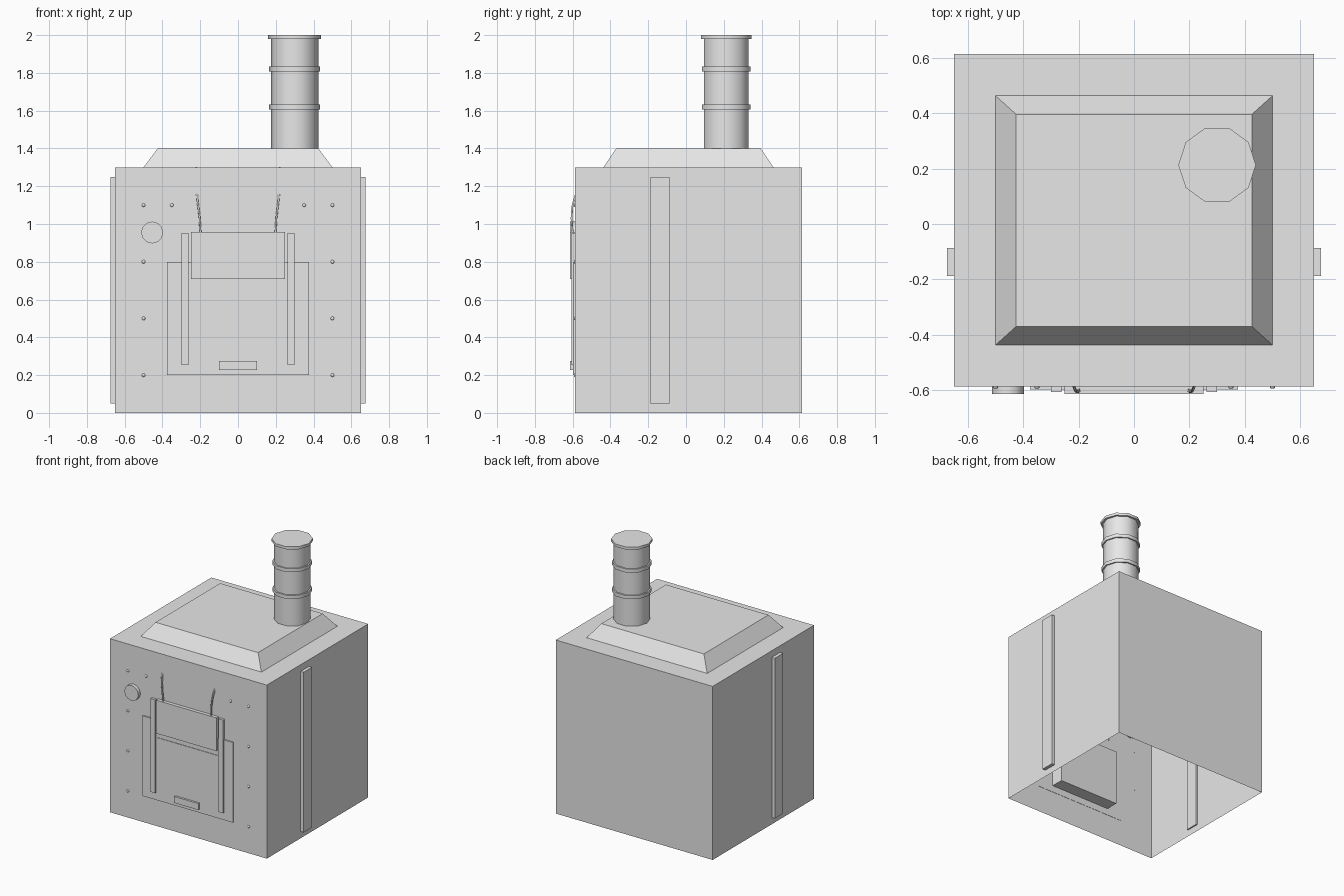
import bpy, bmesh, math
from mathutils import Matrix, Vector

if "Cube" in bpy.data.objects:
    bpy.data.objects.remove(bpy.data.objects["Cube"])

metal = bpy.data.materials.new("grey metal")
metal.diffuse_color = (0.8, 0.8, 0.8, 1)
metal.use_nodes = True
metal.node_tree.nodes["Principled BSDF"].inputs["Base Color"].default_value = metal.diffuse_color
CY = 0.013          # body centre in y
FRONT = -0.587      # front wall


def finish(name, bm, smooth=False):
    bmesh.ops.recalc_face_normals(bm, faces=bm.faces)
    me = bpy.data.meshes.new(name)
    bm.to_mesh(me)
    bm.free()
    me.materials.append(metal)
    ob = bpy.data.objects.new(name, me)
    bpy.context.collection.objects.link(ob)
    if smooth:
        bpy.ops.object.select_all(action='DESELECT')
        ob.select_set(True)
        bpy.context.view_layer.objects.active = ob
        bpy.ops.object.shade_smooth_by_angle(angle=math.radians(45))
    return ob


def box(name, x, y, z, open_bottom=False, taper=1.0):
    bm = bmesh.new()
    size = Vector((x[1] - x[0], y[1] - y[0], z[1] - z[0]))
    mid = Vector((x[0] + x[1], y[0] + y[1], z[0] + z[1])) / 2
    bmesh.ops.create_cube(bm, size=1)
    for v in bm.verts:
        k = taper if v.co.z > 0 else 1
        v.co = mid + Vector((v.co.x * size.x * k, v.co.y * size.y * k, v.co.z * size.z))
    if open_bottom:
        low = [f for f in bm.faces if f.calc_center_median().z < z[0] + 1e-5]
        bmesh.ops.delete(bm, geom=low, context='FACES_ONLY')
        ob = finish(name, bm)
        return ob
    return finish(name, bm)


def lathe(name, centre, profile, sides, axis='Z'):
    """Closed solid from (radius, height) pairs, vertex on +x."""
    bm = bmesh.new()
    rings = [[bm.verts.new((r * math.cos(2 * math.pi * i / sides),
                            r * math.sin(2 * math.pi * i / sides), h))
              for i in range(sides)] for r, h in profile]
    for a, b in zip(rings, rings[1:]):
        for i in range(sides):
            j = (i + 1) % sides
            bm.faces.new((a[i], a[j], b[j], b[i]))
    bm.faces.new(rings[0])
    bm.faces.new(rings[-1])
    m = Matrix.Translation(centre)
    if axis == '-Y':
        m = m @ Matrix.Rotation(math.pi / 2, 4, 'X')
    bm.transform(m)
    return finish(name, bm, True)


# body shell (open underneath) and sloped hood
box("body", (-0.65, 0.65), (FRONT, 0.613), (0, 1.3), open_bottom=True)
box("hood", (-0.5, 0.5), (CY - 0.45, CY + 0.45), (1.3, 1.4), open_bottom=True, taper=0.85)

# chimney with bands and cap rim
stack = (0.3, CY + 0.2, 0)
lathe("chimney", stack, [(0.125, 1.4), (0.125, 1.99)], 10)
for i, z in enumerate((1.62, 1.82)):
    lathe(f"chimney_band_{i}", stack, [(0.135, z - 0.0135), (0.135, z + 0.0135)], 10)
lathe("chimney_cap", stack, [(0.14, 1.98), (0.14, 2.0)], 10)

# side straps, door rails and cables on both sides
for s, side in ((-1, "left"), (1, "right")):
    box(f"side_strap_{side}", sorted((s * 0.64, s * 0.675)), (CY - 0.2, CY - 0.1), (0.05, 1.25))
    box(f"door_rail_{side}", sorted((s * 0.262, s * 0.3)), (-0.606, FRONT + 0.002), (0.253, 0.952))
    cu = bpy.data.curves.new("cable", 'CURVE')
    cu.dimensions = '3D'
    cu.bevel_depth = 0.006
    cu.bevel_resolution = 0
    pts = [(0.198, -0.6, 0.95), (0.203, -0.606, 1.03), (0.21, -0.602, 1.09),
           (0.215, -0.592, 1.13), (0.22, -0.575, 1.18), (0.222, -0.487, 1.298)]
    sp = cu.splines.new('POLY')
    sp.points.add(len(pts) - 1)
    for p, (x, y, z) in zip(sp.points, pts):
        p.co = (s * x, y, z, 1)
    cu.materials.append(metal)
    bpy.context.collection.objects.link(bpy.data.objects.new(f"cable_{side}", cu))

# door frame plate, raised sliding door, lip, firebox behind the wall, handle
box("door_frame", (-0.375, 0.375), (-0.597, FRONT + 0.002), (0.2, 0.8))
box("sliding_door", (-0.25, 0.25), (-0.613, FRONT + 0.002), (0.708, 0.957))
box("door_lip", (-0.25, 0.25), (-0.601, FRONT + 0.002), (0.664, 0.671))
box("firebox", (-0.25, 0.25), (-0.598, -0.49), (0.25, 0.667))
box("door_handle", (-0.1, 0.1), (-0.613, FRONT + 0.002), (0.227, 0.275))

# round gauge
lathe("gauge", (-0.455, FRONT, 0.955), [(0.058, -0.005), (0.058, 0.026)], 12, '-Y')

# rivets
spots = [(s * 0.5, z) for s in (-1, 1) for z in (0.2, 0.5, 0.8, 1.1)]
spots += [(-0.35, 1.1), (0.35, 1.1)]
for i, (x, z) in enumerate(spots):
    lathe(f"rivet_{i}", (x, FRONT, z), [(0.01, -0.002), (0.009, 0.004), (0.005, 0.007)], 8, '-Y')
